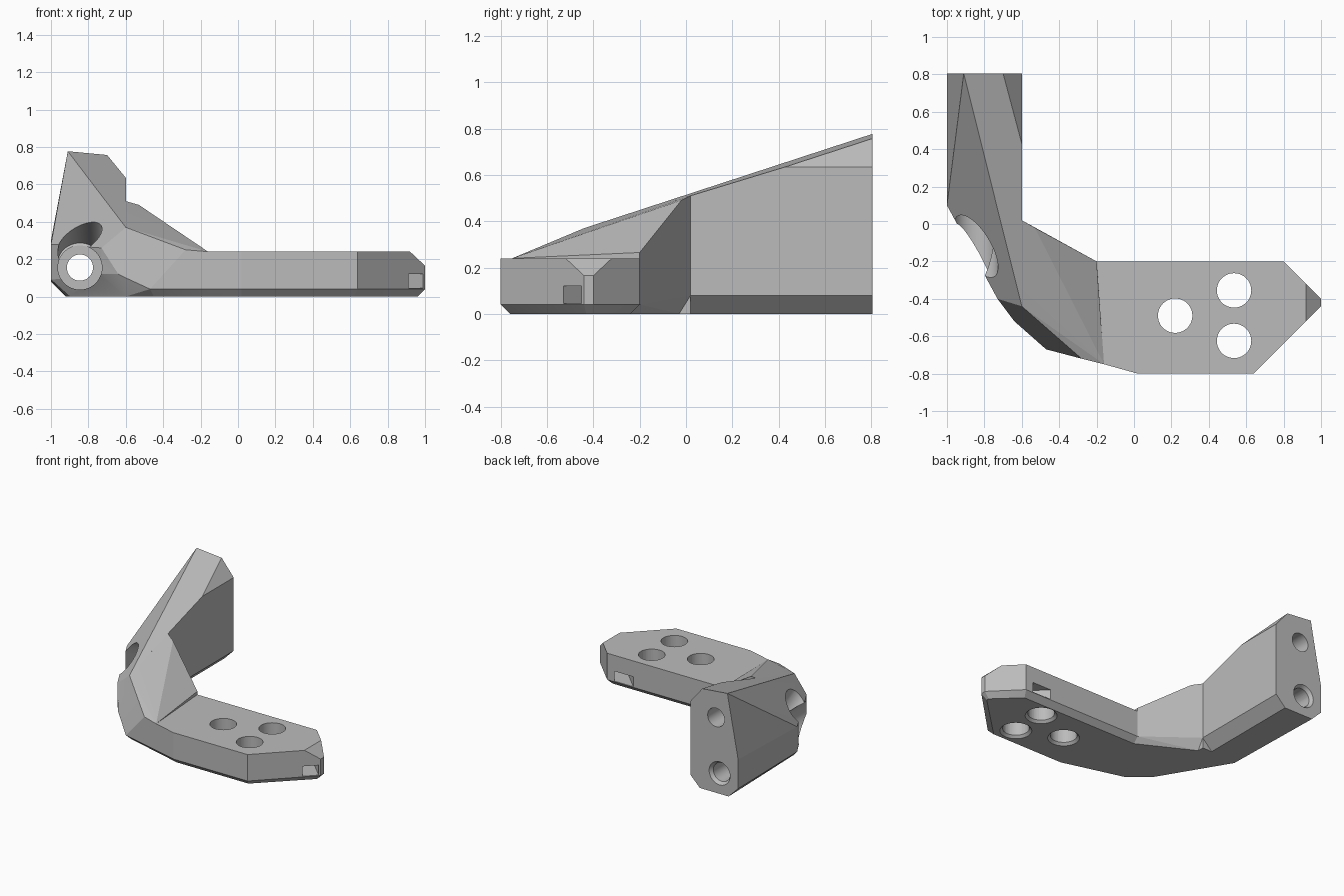
import bpy, bmesh, math
from mathutils import Vector

if "Cube" in bpy.data.objects:
    bpy.data.objects.remove(bpy.data.objects["Cube"], do_unlink=True)

grey = bpy.data.materials.new("plain_grey")
grey.use_nodes = True
grey.diffuse_color = (0.5, 0.5, 0.5, 1)
grey.node_tree.nodes["Principled BSDF"].inputs["Base Color"].default_value = (0.5, 0.5, 0.5, 1)


def make_object(name, bm):
    bmesh.ops.recalc_face_normals(bm, faces=bm.faces)
    mesh = bpy.data.meshes.new(name)
    bm.to_mesh(mesh)
    bm.free()
    mesh.materials.append(grey)
    obj = bpy.data.objects.new(name, mesh)
    bpy.context.collection.objects.link(obj)
    return obj


def hull(name, points):
    """Faceted convex block through the given corners."""
    bm = bmesh.new()
    verts = [bm.verts.new(p) for p in points]
    res = bmesh.ops.convex_hull(bm, input=verts)
    loose = {v for v in res["geom_interior"] + res["geom_unused"]
             if isinstance(v, bmesh.types.BMVert)}
    bmesh.ops.delete(bm, geom=list(loose), context="VERTS")
    bmesh.ops.dissolve_limit(bm, angle_limit=math.radians(0.5),
                             verts=bm.verts, edges=bm.edges)
    return make_object(name, bm)


def rod(name, start, end, r1, r2=None):
    """Round cutter running between two points."""
    a, b = Vector(start), Vector(end)
    bm = bmesh.new()
    bmesh.ops.create_cone(bm, cap_ends=True, segments=48, radius1=r1,
                          radius2=r1 if r2 is None else r2, depth=(b - a).length)
    spin = (b - a).to_track_quat("Z", "Y").to_matrix()
    bmesh.ops.rotate(bm, verts=bm.verts, matrix=spin)
    bmesh.ops.translate(bm, verts=bm.verts, vec=(a + b) / 2)
    return make_object(name, bm)


def combine(target, other, operation):
    other.hide_render = True
    mod = target.modifiers.new("combine", "BOOLEAN")
    mod.operation, mod.solver, mod.object = operation, "EXACT", other
    bpy.context.view_layer.objects.active = target
    bpy.ops.object.modifier_apply(modifier=mod.name)
    bpy.data.objects.remove(other, do_unlink=True)


def layer(outline, z):
    return [(x, y, z) for x, y in outline]


# Flat mounting plate with a chamfered underside and sloped tip
side = [(-.2, -.2), (.8, -.2), (.64, -.8), (.02, -.8), (-.16, -.75)]
tip = [(1, -.4), (1, -.44)]
underside = [(-.2, -.24), (.78, -.24), (.96, -.41), (.96, -.43),
             (.62, -.76), (.02, -.76), (-.16, -.71)]
plate = hull("plate", layer(side + tip, .04) + layer(side + [(.92, -.32), (.92, -.52)], .24)
             + layer(tip, .165) + layer(underside, 0))

# Sloping bend, sharing one section with each arm
section = [(-.6, .02, .51), (-.6, -.44, .37), (-.6, -.555, .10),
           (-.6, -.5, 0), (-.6, -.03, 0), (-.6, .02, .08)]
bend = hull("bend", section + [
    (-.53, -.02, .49), (-.47, -.67, .04), (-.28, -.72, .25), (-.45, -.63, 0),
    (-.2, -.2, .265), (-.2, -.2, .04), (-.2, -.24, 0),
    (-.16, -.75, .24), (-.16, -.75, .04), (-.16, -.71, 0)])

# Tall arm with a ridge, ending in a flat bolted face
end_face = [(-1, .08), (-.92, 0), (-.6, 0), (-.6, .635), (-.7, .757), (-.91, .777), (-1, .3)]
arm = hull("tall_arm", section + [(x, .805, z) for x, z in end_face] + [
    (-.6, .43, .635), (-1, .1, .28), (-1, .1, .09), (-.9, 0, 0),
    (-.73, -.4, .26), (-.73, -.4, .12), (-.64, -.52, .12)])
combine(arm, hull("lower_edge_cutter", [(x, y, z) for y in (.02, .9)
        for x, z in ((-.6, .08), (-.68, 0), (-.68, -.05), (-.55, -.05), (-.55, .08))]),
        "DIFFERENCE")

bracket = plate
bracket.name = "bracket"
combine(bracket, bend, "UNION")
combine(bracket, arm, "UNION")

# Countersunk plate holes
cutters = []
for x, y in ((.22, -.49), (.535, -.355), (.535, -.625)):
    cutters += [rod("plate_hole", (x, y, -.1), (x, y, .4), .092),
                rod("plate_countersink", (x, y, -.02), (x, y, .02), .13, .09)]

# Long bolt hole with its open counterbore, and the upper blind hole
bx, bz = -.845, .155
cutters += [
    rod("bolt_hole", (bx, -.6, bz), (bx, 1, bz), .07),
    rod("bolt_counterbore", (bx, .2, bz), (bx, -.6, bz), .118),
    rod("bolt_access", (bx, .15, .18), (bx, -.5, .49), .118),
    rod("bolt_countersink", (bx, .83, bz), (bx, .78, bz), .105, .07),
    rod("upper_hole", (-.815, .4, .57), (-.815, 1, .57), .07)]

# Diagonal tie slot through the plate near its tip
along, across = Vector((-1, 1, 0)).normalized(), Vector((1, 1, 0)).normalized()
cutters.append(hull("tie_slot", [
    Vector((.805, -.345, z)) + along * a + across * c
    for a in (-.5, .5) for c in (-.056, .056) for z in (.045, .12)]))

for cutter in cutters:
    combine(bracket, cutter, "DIFFERENCE")

# Crisp facets, smooth hole walls
bracket.data.materials.clear()
bracket.data.materials.append(grey)
bpy.ops.object.select_all(action="DESELECT")
bracket.select_set(True)
bpy.context.view_layer.objects.active = bracket
bpy.ops.object.shade_smooth_by_angle(angle=math.radians(9))
